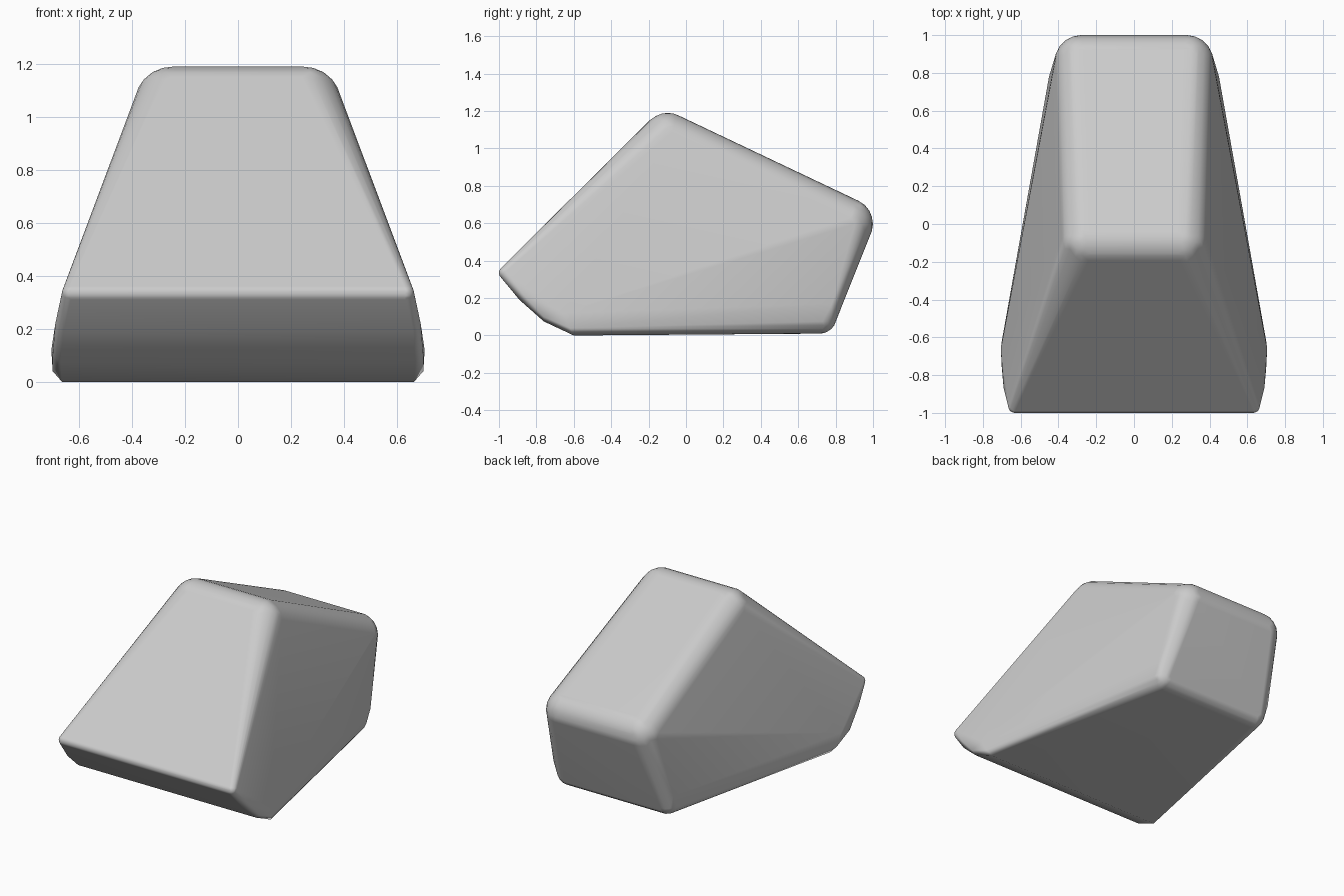
import bpy, bmesh, math
from mathutils import Vector

if "Cube" in bpy.data.objects:
    bpy.data.objects.remove(bpy.data.objects["Cube"])

# Rounded corners of the right half: x, y, z, rounding radius
corners = [
    (0.25, -0.097, 1.05, 0.14),   # top front
    (0.28, 0.86, 0.596, 0.14),    # top back
    (0.36, 0.715, 0.10, 0.09),    # bottom back
    (0.63, -0.965, 0.335, 0.035), # front lip
]
# Tight edge points of the lower front and rear side
points = [
    (0.45, 0.78, 0.17),
    (0.66, -0.89, 0.19), (0.69, -0.87, 0.22),
    (0.67, -0.76, 0.075), (0.70, -0.76, 0.10),
    (0.665, -0.60, 0.0), (0.70, -0.62, 0.04), (0.705, -0.66, 0.12),
]

# Unit directions used to round each corner
ball = bmesh.new()
bmesh.ops.create_icosphere(ball, subdivisions=3, radius=1)
dirs = [v.co.copy() for v in ball.verts]
ball.free()

# Wrap a skin around the mirrored corners
cloud = [Vector(p) for p in points]
for x, y, z, r in corners:
    cloud += [Vector((x, y, z)) + d * r for d in dirs]

bm = bmesh.new()
for p in cloud:
    for side in (1, -1):
        bm.verts.new((p.x * side, p.y, p.z))
bmesh.ops.convex_hull(bm, input=bm.verts[:])
bmesh.ops.delete(bm, geom=[v for v in bm.verts if not v.link_faces], context='VERTS')
bmesh.ops.dissolve_limit(bm, angle_limit=math.radians(1.0),
                         verts=bm.verts[:], edges=bm.edges[:])
bmesh.ops.recalc_face_normals(bm, faces=bm.faces[:])

mesh = bpy.data.meshes.new("wedge_body")
bm.to_mesh(mesh)
bm.free()
body = bpy.data.objects.new("wedge_body", mesh)
bpy.context.collection.objects.link(body)

# Smooth shading that keeps the large faces flat
bpy.context.view_layer.objects.active = body
body.select_set(True)
bpy.ops.object.shade_smooth_by_angle(angle=math.radians(40))
weighted = body.modifiers.new("face_weighting", 'WEIGHTED_NORMAL')
weighted.keep_sharp = True
